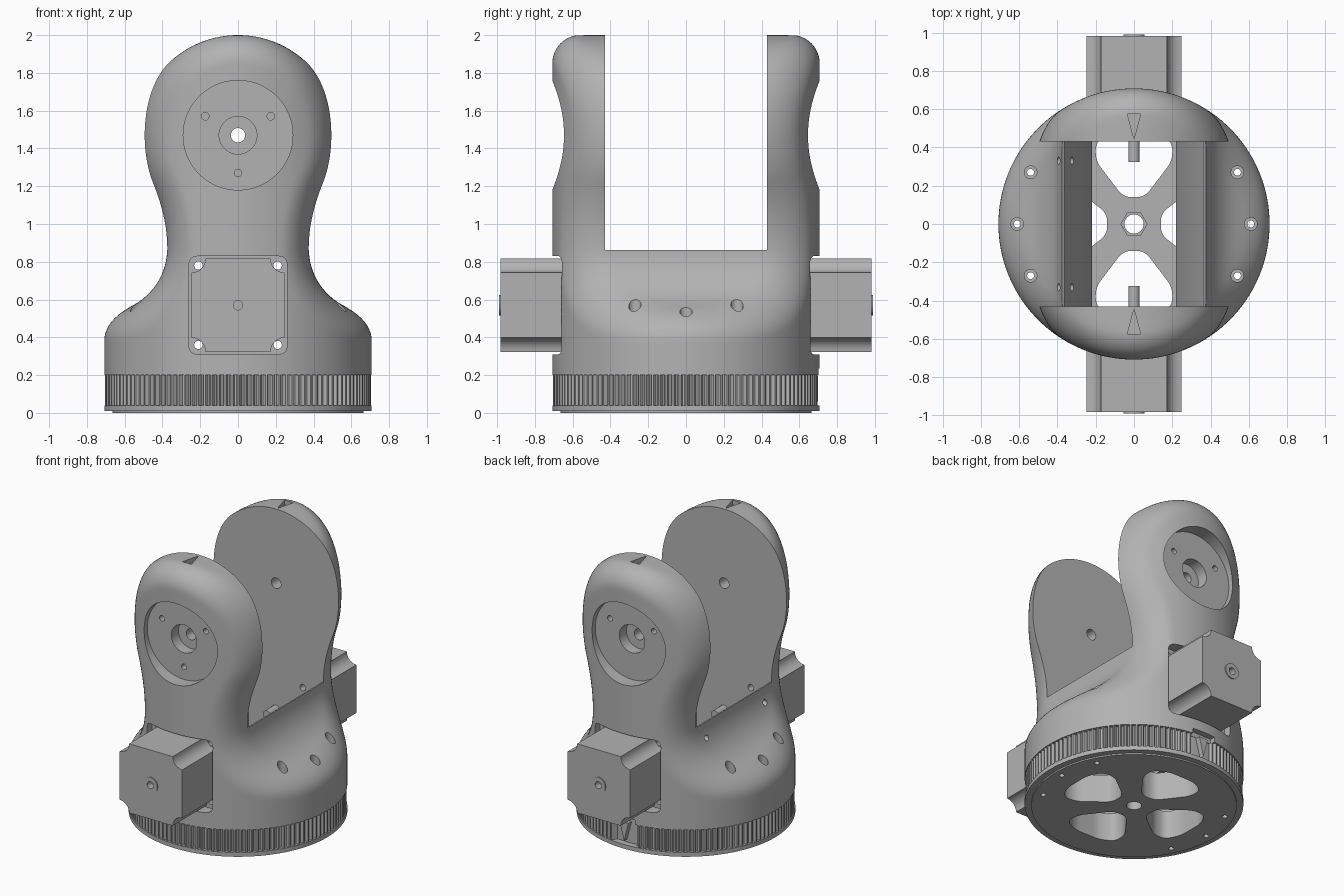
import bpy, bmesh, math
from math import cos, sin, pi, hypot, radians
from mathutils import Vector

if "Cube" in bpy.data.objects:
    bpy.data.objects.remove(bpy.data.objects["Cube"], do_unlink=True)

grey = bpy.data.materials.new("plain_grey")
grey.use_nodes = True
COLOUR = (0.45, 0.45, 0.45, 1)
grey.diffuse_color = COLOUR
grey.node_tree.nodes["Principled BSDF"].inputs["Base Color"].default_value = COLOUR

R = 0.708          # outer radius of the housing
FILLET = 0.15
WALL = 0.43        # inner face of the two arms
HEAD_Z, MOTOR_Z = 1.47, 0.57


def add_object(name, bm):
    bmesh.ops.recalc_face_normals(bm, faces=bm.faces)
    mesh = bpy.data.meshes.new(name)
    bm.to_mesh(mesh)
    bm.free()
    obj = bpy.data.objects.new(name, mesh)
    bpy.context.collection.objects.link(obj)
    return obj


def loft(name, loops):
    """Skin a stack of closed loops and cap both ends."""
    bm = bmesh.new()
    rows = [[bm.verts.new(p) for p in loop] for loop in loops]
    n = len(rows[0])
    for low, high in zip(rows, rows[1:]):
        for i in range(n):
            j = (i + 1) % n
            bm.faces.new((low[i], low[j], high[j], high[i]))
    bm.faces.new(rows[0][::-1])
    bm.faces.new(rows[-1])
    return add_object(name, bm)


def prism(name, points, axis, lo, hi):
    """Extrude a 2D outline along one axis."""
    place = {"x": lambda u, v, w: (w, u, v),
             "y": lambda u, v, w: (u, w, v),
             "z": lambda u, v, w: (u, v, w)}[axis]
    return loft(name, [[place(u, v, w) for u, v in points] for w in (lo, hi)])


def circle(u, v, r, n=32):
    return [(u + r * cos(2 * pi * i / n), v + r * sin(2 * pi * i / n)) for i in range(n)]


def rounded(points, r, steps=6):
    out = []
    for i, p in enumerate(points):
        p, a, b = Vector(p), Vector(points[i - 1]), Vector(points[(i + 1) % len(points)])
        start, end = p + (a - p).normalized() * r, p + (b - p).normalized() * r
        for k in range(steps + 1):
            t = k / steps
            q = start * (1 - t) ** 2 + p * 2 * t * (1 - t) + end * t * t
            out.append((q.x, q.y))
    return out


def cut(obj, points, axis, lo, hi):
    cutter = prism("cutter", points, axis, lo, hi)
    cutter.hide_render = True
    mod = obj.modifiers.new("cut", "BOOLEAN")
    mod.operation, mod.solver, mod.object = "DIFFERENCE", "EXACT", cutter
    bpy.context.view_layer.objects.active = obj
    bpy.ops.object.modifier_apply(modifier=mod.name)
    bpy.data.objects.remove(cutter, do_unlink=True)


def finish(obj):
    obj.data.materials.clear()
    obj.data.materials.append(grey)
    bpy.ops.object.select_all(action="DESELECT")
    obj.select_set(True)
    bpy.context.view_layer.objects.active = obj
    bpy.ops.object.shade_smooth_by_angle(angle=radians(30))


# Front outline of the housing: round head, waist, flared shoulder
NECK_Z, NECK_X, NECK_R, FLARE_R = 0.87, 0.375, 0.709, 0.34


def outline_distance(x, z):
    x = abs(x)
    cx = NECK_X + NECK_R
    if z > HEAD_Z - (HEAD_Z - NECK_Z) * x / cx:
        return hypot(x, z - HEAD_Z) - 0.53
    if z > NECK_Z:
        return NECK_R - hypot(x - cx, z - NECK_Z)
    fx = NECK_X + FLARE_R
    if x < fx:
        return FLARE_R - hypot(x - fx, z - NECK_Z)
    return z - (NECK_Z - FLARE_R)


def housing_distance(x, y, z):
    """Outline and cylinder joined with a rounded edge."""
    a = hypot(x, y) - R + FILLET
    b = outline_distance(x, z) + FILLET
    return min(max(a, b), 0) + hypot(max(a, 0), max(b, 0)) - FILLET


def reach(z, dx, dy):
    lo, hi = 0.0, 1.6
    for _ in range(24):
        mid = (lo + hi) / 2
        if housing_distance(mid * dx, mid * dy, z) < 0:
            lo = mid
        else:
            hi = mid
    return lo


# Housing skin
heights = [0.2, 0.3] + [0.36 + 0.02 * i for i in range(50)]
heights += [HEAD_Z + 0.53 * sin(radians(a)) for a in range(-12, 89, 2)]
loops = []
for z in heights:
    w = reach(z, 1, 0)
    loop = []
    for i in range(160):
        dx, dy = w * cos(pi * i / 80), R * sin(pi * i / 80)
        t = reach(z, dx, dy)
        loop.append((t * dx, t * dy, z))
    loops.append(loop)
housing = loft("housing", loops)

# Slot between the arms, with the tapered well below it
half = [(2, 3), (2, 0.862), (0.365, 0.862), (0.22, 0.5), (0.22, 0.1)]
cut(housing, half + [(-x, z) for x, z in reversed(half)], "y", -WALL, WALL)
cut(housing, circle(0, 0, 0.55, 64), "z", 0.1, 0.34)

# Pivot bore, recessed discs, motor pockets and pointer marks on both arms
cut(housing, circle(0, HEAD_Z, 0.038), "y", -1, 1)
pocket = rounded([(-0.26, 0.31), (0.26, 0.31), (0.26, 0.83), (-0.26, 0.83)], 0.05)
for s in (-1, 1):
    cut(housing, circle(0, HEAD_Z, 0.29, 96), "y", s * 0.61, s * 0.9)
    cut(housing, circle(0, HEAD_Z, 0.1, 48), "y", s * 0.53, s * 0.7)
    for a in (30, 150, 270):
        hole = circle(0.2 * cos(radians(a)), HEAD_Z + 0.2 * sin(radians(a)), 0.02, 20)
        cut(housing, hole, "y", s * 0.55, s * 0.7)
    cut(housing, pocket, "y", s * 0.6, s * 0.9)
    cut(housing, [(0, s * 0.445), (0.035, s * 0.575), (-0.035, s * 0.575)], "z", 1.965, 2.1)
    for z in (MOTOR_Z - 0.21, MOTOR_Z + 0.21):
        cut(housing, circle(s * 0.21, z, 0.022, 20), "y", -1, 1)
    cut(housing, circle(s * 0.33, 0.76, 0.02, 20), "x", -0.5, -0.2)

# Toothed base with a plain gap at the back
TEETH = 120
columns = [2 * pi * i / (TEETH * 4) for i in range(TEETH * 4)]


def tooth_radius(i):
    if abs(columns[i] - pi / 2) < 0.13:
        return 0.665
    return 0.704 if i % 4 < 2 else 0.684


def ring(z, radius):
    return [(radius(i) * cos(a), radius(i) * sin(a), z) for i, a in enumerate(columns)]


lip, rim = (lambda i: 0.665), (lambda i: R)
base = loft("toothed_base", [ring(0, lip), ring(0.01, lip), ring(0.01, rim),
                             ring(0.04, rim), ring(0.04, tooth_radius), ring(0.2, tooth_radius)])
side = [(0.055, 0.14), (0.2, 0.33), (0.2, 0.43), (0.1, 0.48)]
window = rounded(side + [(-x, y) for x, y in reversed(side)], 0.045)
for x, y in ((1, 0), (0, 1), (-1, 0), (0, -1)):
    cut(base, [(u * y + v * x, v * y - u * x) for u, v in window], "z", -0.1, 0.3)
cut(base, circle(0, 0, 0.05), "z", -0.1, 0.3)
cut(base, circle(0, 0, 0.068, 6), "z", 0.14, 0.3)

# Six counterbored shoulder screws
for s in (-1, 1):
    for x, y in ((0.61, 0), (0.54, 0.27), (0.54, -0.27)):
        cut(housing, circle(s * x, y, 0.033, 24), "z", 0.42, 0.75)
        cut(housing, circle(s * x, y, 0.018, 20), "z", 0.1, 0.75)
        cut(base, circle(s * x, y, 0.018, 20), "z", -0.1, 0.3)

# Index mark at the back
cut(housing, [(-0.09, 0.1), (0.09, 0.1), (0.09, 0.235), (-0.09, 0.235)], "y", 0.665, 0.9)
finish(prism("index_mark", [(-0.035, 0.195), (0.035, 0.195), (0, 0.06)], "y", 0.65, 0.7))
finish(housing)
finish(base)

# Motors with scooped corners, a boss and a shaft
H, SCOOP = 0.247, 0.075
section = []
for q in range(4):
    for k in range(7):
        a = radians(270 - 15 * k)
        u, v = H + SCOOP * cos(a), H + SCOOP * sin(a)
        for _ in range(q):
            u, v = -v, u
        section.append((u, v + MOTOR_Z))
for s, label in ((-1, "front"), (1, "back")):
    motor = prism(label + "_motor", section, "y", s * 0.59, s * 0.983)
    cut(motor, circle(0, MOTOR_Z, 0.025, 24), "y", s * 0.94, s * 1.1)
    finish(motor)
    boss = prism(label + "_motor_boss", circle(0, MOTOR_Z, 0.055), "y", s * 0.97, s * 0.99)
    cut(boss, circle(0, MOTOR_Z, 0.025, 24), "y", s * 0.9, s * 1.1)
    finish(boss)
    finish(prism(label + "_motor_shaft", circle(0, MOTOR_Z, 0.03, 24), "y", s * 0.325, s * 0.62))
